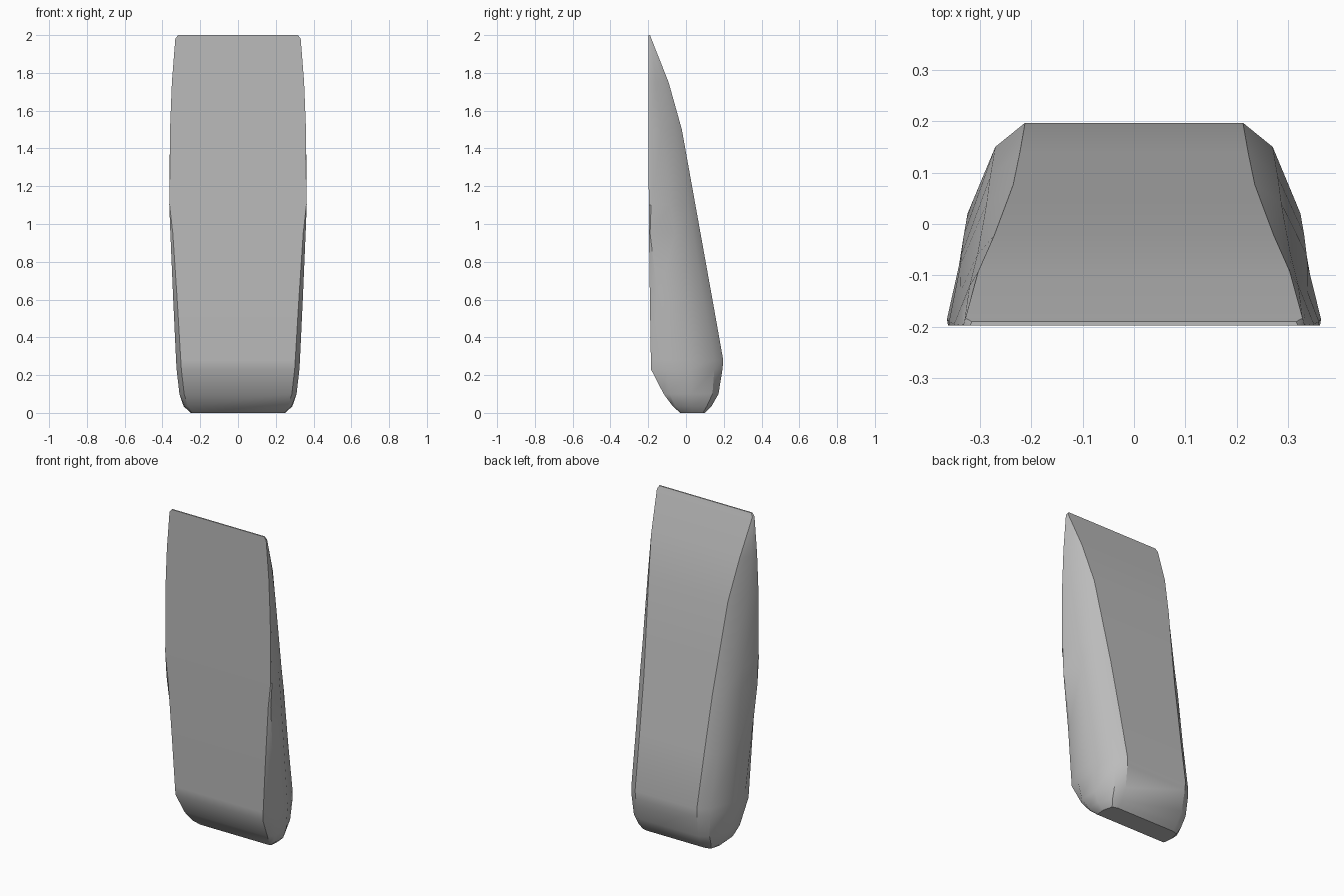
import bpy
import bmesh
from math import radians

cube = bpy.data.objects.get("Cube")
if cube:
    bpy.data.objects.remove(cube)

grey = bpy.data.materials.new("mid grey")
grey.use_nodes = True
colour = (0.5, 0.5, 0.5, 1)
grey.diffuse_color = colour
grey.node_tree.nodes["Principled BSDF"].inputs["Base Color"].default_value = colour

# Half cross-sections from bottom to top: height, then
# front edge, side front edge, side bulge, back shoulder, back edge (x, y)
sections = [
    (0.0, (.24, -.03), (.245, -.02), (.25, .03), (.235, .09), (.2, .1)),
    (0.035, (.265, -.07), (.283, -.055), (.288, .03), (.25, .11), (.2, .135)),
    (0.1, (.285, -.118), (.31, -.085), (.31, .03), (.26, .14), (.205, .172)),
    (0.23, (.3, -.185), (.325, -.105), (.322, .025), (.27, .15), (.21, .193)),
    (0.28, (.303, -.186), (.328, -.11), (.324, .02), (.27, .15), (.212, .197)),
    (0.6, (.322, -.191), (.343, -.148), (.331, -.02), (.28, .092), (.222, .14)),
    (0.95, (.345, -.196), (.358, -.19), (.336, -.06), (.287, .04), (.235, .077)),
    (1.1, (.362, -.197), (.364, -.185), (.338, -.08), (.292, .01), (.245, .05)),
    (1.5, (.36, -.198), (.36, -.19), (.337, -.13), (.305, -.06), (.272, -.022)),
    (1.75, (.35, -.198), (.35, -.194), (.336, -.16), (.32, -.12), (.303, -.092)),
    (1.98, (.332, -.198), (.332, -.196), (.331, -.193), (.33, -.189), (.328, -.183)),
    (2.0, (.318, -.198), (.318, -.197), (.318, -.195), (.317, -.193), (.316, -.19)),
]

# Loft the mirrored sections into one closed body
bm = bmesh.new()
rings = []
for z, *half in sections:
    outline = half + [(-x, y) for x, y in reversed(half)]
    rings.append([bm.verts.new((x, y, z)) for x, y in outline])
for low, high in zip(rings, rings[1:]):
    for i in range(len(low)):
        j = (i + 1) % len(low)
        bm.faces.new((low[i], low[j], high[j], high[i]))
bm.faces.new(rings[0][::-1])
bm.faces.new(rings[-1])
bmesh.ops.recalc_face_normals(bm, faces=bm.faces)

mesh = bpy.data.meshes.new("tapered_body")
bm.to_mesh(mesh)
bm.free()
mesh.materials.append(grey)
body = bpy.data.objects.new("tapered_body", mesh)
bpy.context.collection.objects.link(body)

# Smooth sides with crisp long edges
bpy.ops.object.select_all(action="DESELECT")
body.select_set(True)
bpy.context.view_layer.objects.active = body
bpy.ops.object.shade_smooth_by_angle(angle=radians(32))
